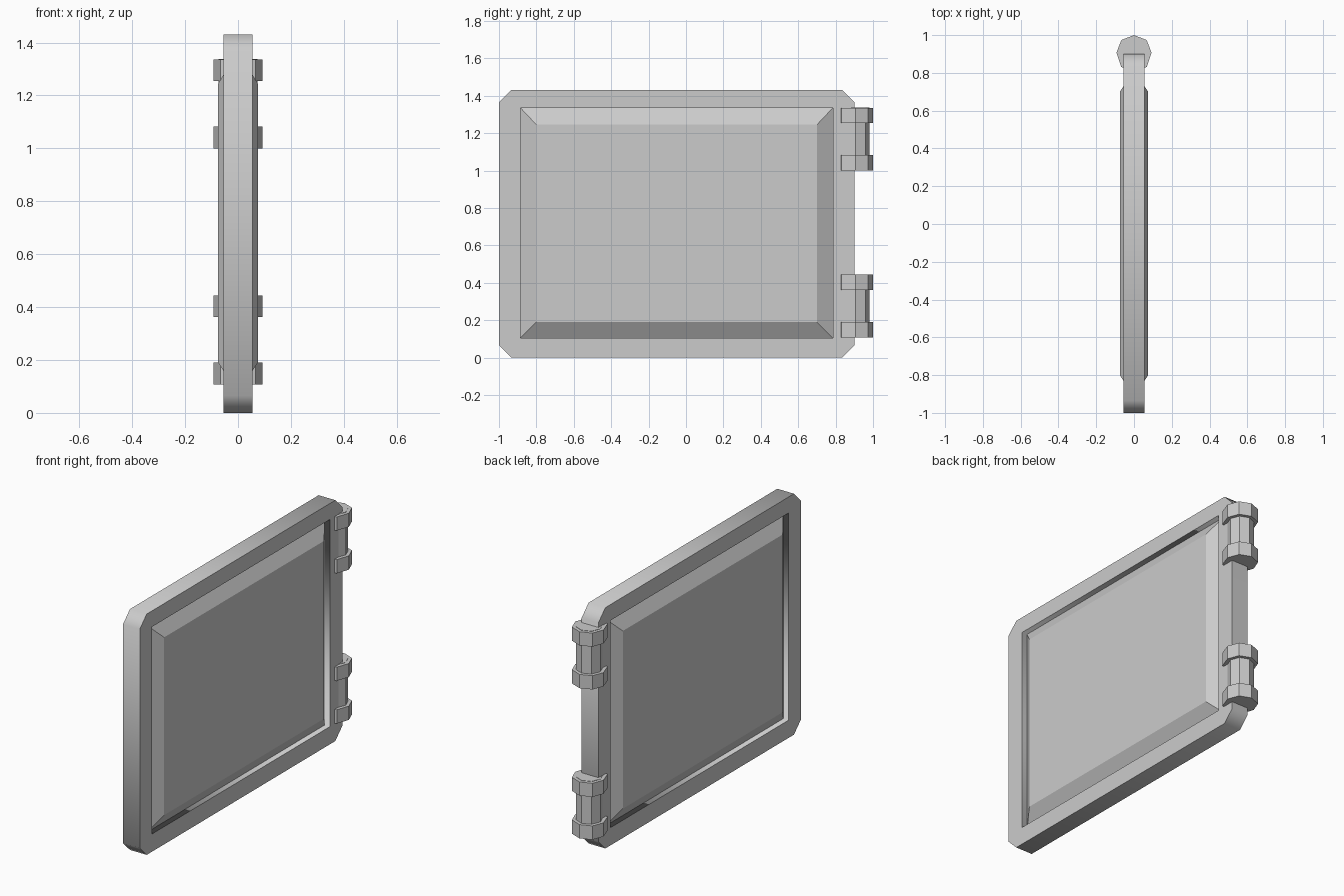
import bpy, bmesh
from math import radians

if "Cube" in bpy.data.objects:
    bpy.data.objects.remove(bpy.data.objects["Cube"])


def rect(y0, y1, z0, z1):
    return [(y0, z0), (y1, z0), (y1, z1), (y0, z1)]


def loft(name, rings):
    """Closed solid through matching rings of 3D points."""
    bm = bmesh.new()
    loops = [[bm.verts.new(p) for p in ring] for ring in rings]
    n = len(loops[0])
    for a, b in zip(loops, loops[1:]):
        for i in range(n):
            j = (i + 1) % n
            bm.faces.new((a[i], a[j], b[j], b[i]))
    bm.faces.new(loops[0])
    bm.faces.new(loops[-1])
    bmesh.ops.recalc_face_normals(bm, faces=bm.faces)
    me = bpy.data.meshes.new(name)
    bm.to_mesh(me)
    bm.free()
    ob = bpy.data.objects.new(name, me)
    bpy.context.collection.objects.link(ob)
    return ob


# Frame: chamfered outline with a rectangular opening, extruded along x
Y0, Y1, H, C = -1.0, 0.9, 1.43, 0.065
outline = [(Y0 + C, 0), (Y1 - C, 0), (Y1, C), (Y1, H - C),
           (Y1 - C, H), (Y0 + C, H), (Y0, H - C), (Y0, C)]
opening = rect(-0.885, 0.785, 0.105, 1.335)
cu = bpy.data.curves.new("frame", 'CURVE')
cu.dimensions = '2D'
cu.fill_mode = 'BOTH'
cu.extrude = 0.055
for pts in (outline, opening):
    sp = cu.splines.new('POLY')
    sp.points.add(len(pts) - 1)
    for p, (y, z) in zip(sp.points, pts):
        p.co = (y, z, 0, 1)
    sp.use_cyclic_u = True
frame = bpy.data.objects.new("frame", cu)
frame.rotation_euler = (radians(90), 0, radians(90))
bpy.context.collection.objects.link(frame)
bpy.context.view_layer.objects.active = frame
frame.select_set(True)
bpy.ops.object.convert(target='MESH')

# Raised panel: bevelled on both faces, its edge sunk into the frame
field = rect(-0.80, 0.70, 0.19, 1.245)
loft("panel", [[(x, y, z) for y, z in ring] for x, ring in
               ((-0.075, field), (-0.02, opening), (0.02, opening), (0.075, field))])

# Hinges: eight-sided barrel with a wider band at each end
HY = 0.907


def octagon(r, d, back):
    half = [(0, r), (d, d), (r, 0), (d, -back)]
    return half + [(0, -r)] + [(-x, y) for x, y in half[:0:-1]]


def prism(name, prof, z0, z1):
    loft(name, [[(x, HY + y, z) for x, y in prof] for z in (z0, z1)])


barrel = octagon(0.073, 0.052, 0.052)
band = octagon(0.093, 0.067, 0.076)
for side, z in (("lower", 0.108), ("upper", 1.0)):
    prism(side + "_hinge_barrel", barrel, z + 0.003, z + 0.337)
    prism(side + "_hinge_band_bottom", band, z, z + 0.082)
    prism(side + "_hinge_band_top", band, z + 0.254, z + 0.335)
